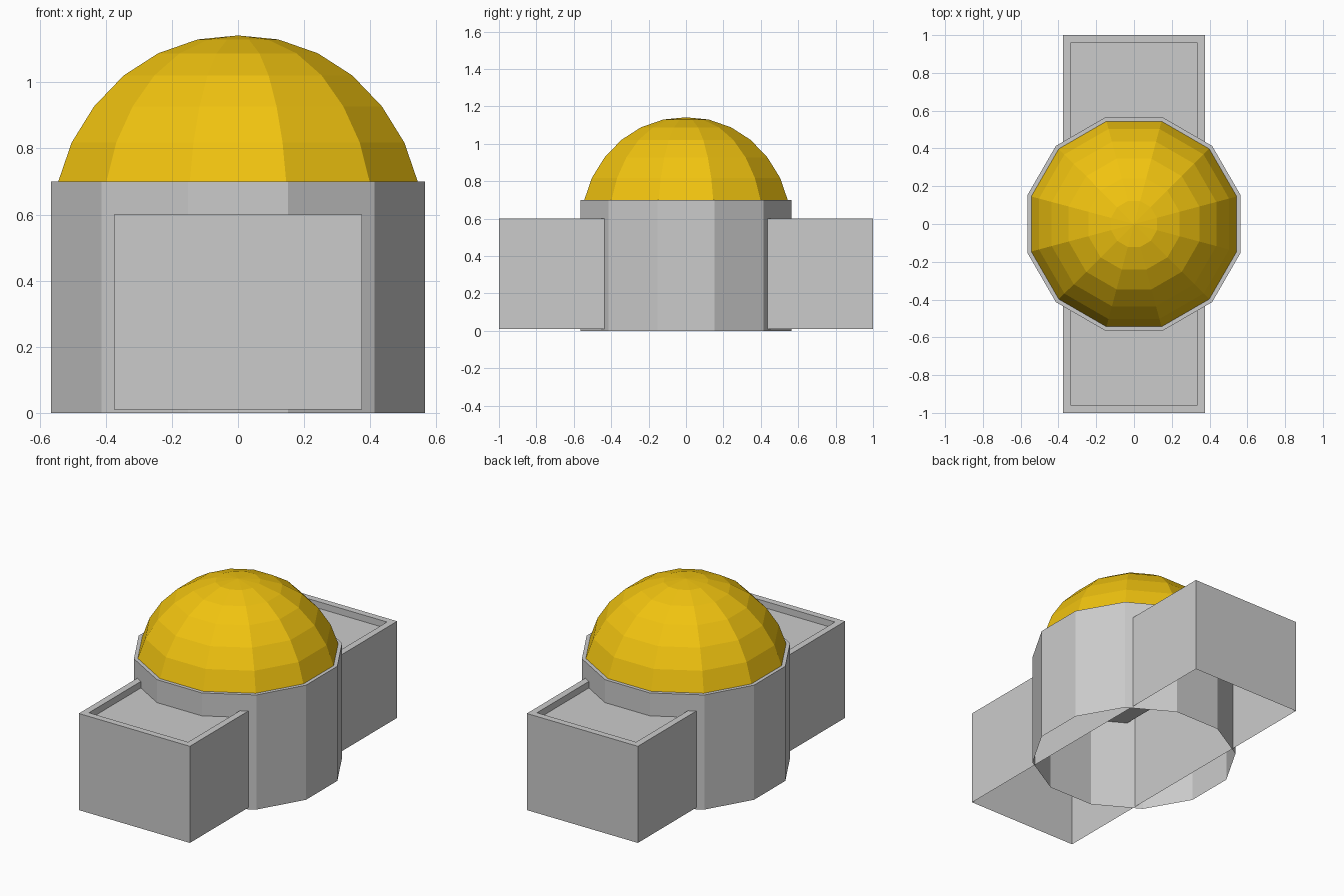
import bpy, bmesh, math

if "Cube" in bpy.data.objects:
    bpy.data.objects.remove(bpy.data.objects["Cube"])

SIDES = 12


def finish(name, bm, material=None):
    bmesh.ops.recalc_face_normals(bm, faces=bm.faces)
    mesh = bpy.data.meshes.new(name)
    bm.to_mesh(mesh)
    bm.free()
    obj = bpy.data.objects.new(name, mesh)
    bpy.context.collection.objects.link(obj)
    if material:
        mesh.materials.append(material)
    return obj


def lathe(name, profile, material=None):
    """Turn an open (radius, height) profile into a flat-sided shell."""
    bm = bmesh.new()
    start = math.radians(15)
    pts = [bm.verts.new((r * math.cos(start), r * math.sin(start), z)) for r, z in profile]
    edges = [bm.edges.new(pair) for pair in zip(pts, pts[1:])]
    bmesh.ops.spin(bm, geom=pts + edges, cent=(0, 0, 0), axis=(0, 0, 1),
                   angle=math.tau, steps=SIDES, use_duplicate=False)
    bmesh.ops.remove_doubles(bm, verts=bm.verts, dist=0.0005)
    obj = finish(name, bm, material)
    # outward-facing normals for the open shell
    if sum(p.normal.dot(p.center) for p in obj.data.polygons) < 0:
        obj.data.flip_normals()
    return obj


gold = bpy.data.materials.new("gold")
gold.diffuse_color = (0.88, 0.55, 0.005, 1)
gold.use_nodes = True
gold.node_tree.nodes["Principled BSDF"].inputs["Base Color"].default_value = gold.diffuse_color

# Drum with a narrow ledge around the dome
lathe("drum", [(0.585, 0), (0.585, 0.70), (0.563, 0.70)])

# Faceted dome
lathe("dome", [(0.563, 0.70), (0.521, 0.818), (0.451, 0.927), (0.358, 1.021),
               (0.250, 1.088), (0.126, 1.130), (0, 1.142)], gold)

# Long hall through the drum: open underneath, recessed roof with parapet
bm = bmesh.new()
bmesh.ops.create_cube(bm, size=1)
for v in bm.verts:
    v.co = (v.co.x * 0.75, v.co.y * 2, 0.60 if v.co.z > 0 else 0.01)
bm.normal_update()
floor = [f for f in bm.faces if f.normal.z < -0.5]
bmesh.ops.delete(bm, geom=floor, context='FACES_ONLY')
roof = next(f for f in bm.faces if f.normal.z > 0.5)
bmesh.ops.inset_region(bm, faces=[roof], thickness=0.057)
ext = bmesh.ops.extrude_discrete_faces(bm, faces=[roof])
for v in ext["faces"][0].verts:
    v.co.z = 0.56
# join the sunken roof to the parapet
bmesh.ops.bridge_loops(bm, edges=[e for e in bm.edges if e.is_boundary
                                  and min(v.co.z for v in e.verts) > 0.5])
hall = finish("hall", bm)
